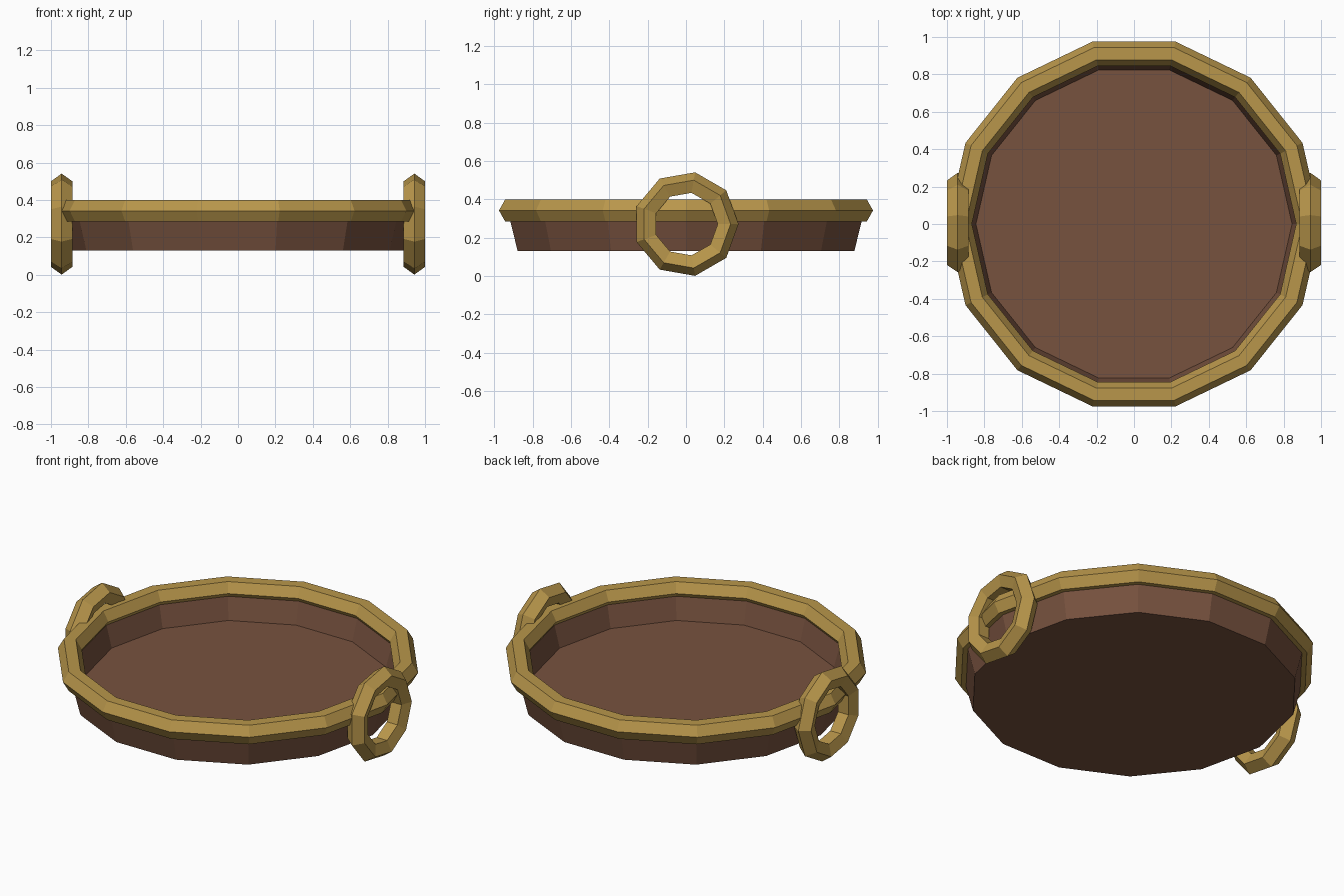
import bpy, bmesh, math

if "Cube" in bpy.data.objects:
    bpy.data.objects.remove(bpy.data.objects["Cube"])


def material(name, colour):
    m = bpy.data.materials.new(name)
    m.diffuse_color = (*colour, 1)
    m.use_nodes = True
    m.node_tree.nodes["Principled BSDF"].inputs["Base Color"].default_value = m.diffuse_color
    return m


GOLD = material("aged gold", (0.48, 0.305, 0.07))
BROWN = material("dark wood", (0.185, 0.084, 0.049))


def spin(name, profile, sides, mat, closed):
    """Sweep an (r, z) profile round the z axis; open profiles get end caps."""
    bm = bmesh.new()
    rings = [[bm.verts.new((r * math.cos(a), r * math.sin(a), z)) for r, z in profile]
             for a in (math.tau * i / sides for i in range(sides))]
    n = len(profile)
    for i in range(sides):
        a, b = rings[i], rings[(i + 1) % sides]
        for j in range(n if closed else n - 1):
            k = (j + 1) % n
            bm.faces.new((a[j], b[j], b[k], a[k]))
    if not closed:
        bm.faces.new([r[0] for r in rings])
        bm.faces.new([r[-1] for r in rings])
    bmesh.ops.recalc_face_normals(bm, faces=bm.faces)
    mesh = bpy.data.meshes.new(name)
    bm.to_mesh(mesh)
    bm.free()
    mesh.materials.append(mat)
    ob = bpy.data.objects.new(name, mesh)
    bpy.context.collection.objects.link(ob)
    return ob


def tube(radius, thick, sides, z=0):
    """Regular polygon cross-section with one corner pointing outwards."""
    return [(radius + thick * math.cos(math.tau * i / sides),
             z + thick * math.sin(math.tau * i / sides)) for i in range(sides)]


# Shallow hollow dish: underside, outer wall, lip, inner wall, floor
spin("tray_dish", [(0.90, 0.13), (0.953, 0.34), (0.885, 0.34), (0.845, 0.19)],
     14, BROWN, False)

# Hexagonal rim
spin("tray_rim", tube(0.9335, 0.0665, 6, 0.342), 14, GOLD, True)

# Ring handles at both ends, standing upright with the axis along x
for side, label in ((-1, "left"), (1, "right")):
    ring = spin(label + "_ring_handle", tube(0.214, 0.06, 5), 9, GOLD, True)
    for v in ring.data.vertices:
        x, y, z = v.co
        v.co = (z, x, y)
    ring.location = (side * 0.943, 0, 0.271)
